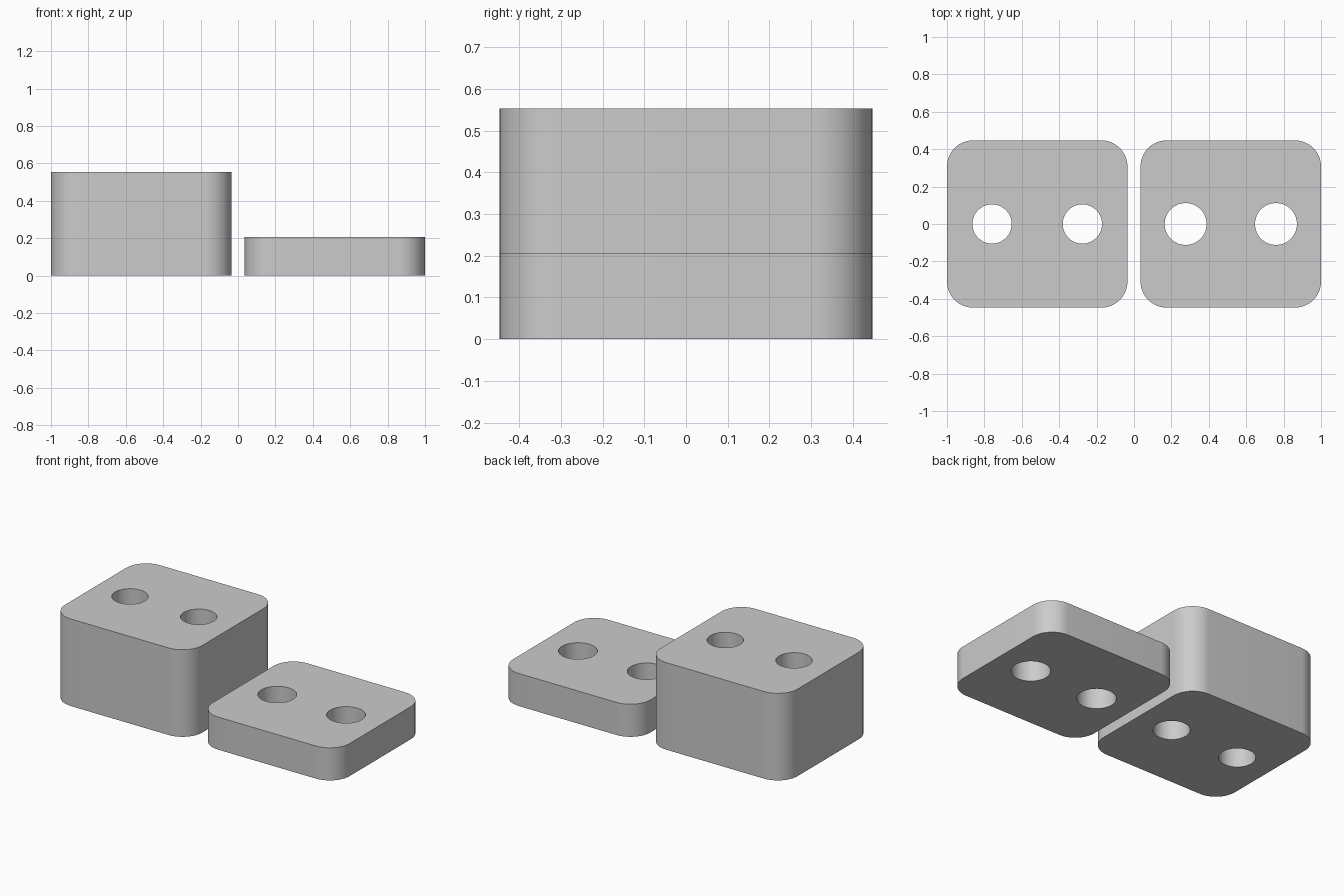
import bpy
import bmesh
from math import cos, sin, pi

cube = bpy.data.objects.get("Cube")
if cube:
    bpy.data.objects.remove(cube, do_unlink=True)

GREY = (0.6, 0.6, 0.6, 1.0)
grey = bpy.data.materials.new("plain grey")
grey.use_nodes = True
grey.diffuse_color = GREY
grey.node_tree.nodes["Principled BSDF"].inputs["Base Color"].default_value = GREY

HALF_X, HALF_Y, CORNER = 0.4825, 0.447, 0.14
HOLE_OFFSET = 0.2415


def arc(cx, cy, radius, start, sweep, steps):
    return [(cx + radius * cos(start + sweep * i / steps),
             cy + radius * sin(start + sweep * i / steps)) for i in range(steps + 1)]


def rounded_rectangle():
    points = []
    for i, (sx, sy) in enumerate([(1, 1), (-1, 1), (-1, -1), (1, -1)]):
        points += arc(sx * (HALF_X - CORNER), sy * (HALF_Y - CORNER),
                      CORNER, i * pi / 2, pi / 2, 16)
    return points


def drilled_block(name, x, height, hole_radius):
    # Filled outline with two round holes, extruded to the block height
    curve = bpy.data.curves.new(name, 'CURVE')
    curve.dimensions = '2D'
    curve.fill_mode = 'BOTH'
    curve.extrude = height / 2
    holes = [arc(s * HOLE_OFFSET, 0, hole_radius, 0, 2 * pi, 64)[:-1] for s in (-1, 1)]
    for outline in [rounded_rectangle()] + holes:
        spline = curve.splines.new('POLY')
        spline.points.add(len(outline) - 1)
        for point, (px, py) in zip(spline.points, outline):
            point.co = (px, py, 0, 1)
        spline.use_cyclic_u = True
    block = bpy.data.objects.new(name, curve)
    bpy.context.collection.objects.link(block)
    block.location = (x, 0, height / 2)

    # Turn into one closed mesh with smooth walls and sharp rims
    bpy.ops.object.select_all(action='DESELECT')
    block.select_set(True)
    bpy.context.view_layer.objects.active = block
    bpy.ops.object.convert(target='MESH')
    block = bpy.context.object
    bm = bmesh.new()
    bm.from_mesh(block.data)
    bmesh.ops.remove_doubles(bm, verts=bm.verts, dist=0.0001)
    bmesh.ops.recalc_face_normals(bm, faces=bm.faces)
    bm.to_mesh(block.data)
    bm.free()
    block.data.materials.clear()
    block.data.materials.append(grey)
    bpy.ops.object.shade_smooth_by_angle(angle=pi / 6)


drilled_block("tall_block", -0.5175, 0.553, 0.105)
drilled_block("low_block", 0.5175, 0.207, 0.112)
